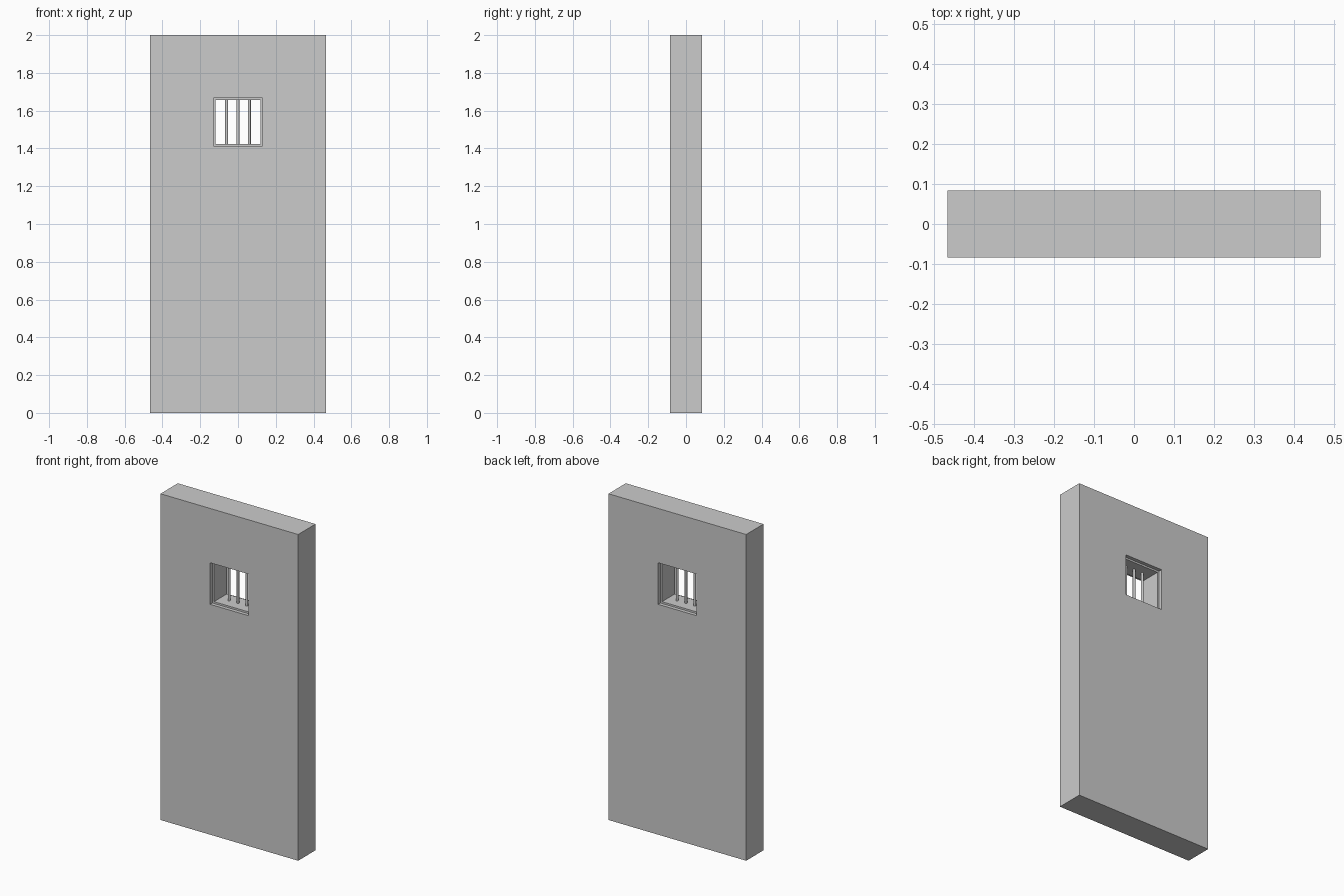
import bpy, bmesh

if "Cube" in bpy.data.objects:
    bpy.data.objects.remove(bpy.data.objects["Cube"])


def rect_ring(name, outer, inner, half_depth):
    """Rectangular plate with a rectangular through hole; rects are (half_x, z0, z1)."""
    bm = bmesh.new()
    loops = []
    for y in (-half_depth, half_depth):
        for hx, z0, z1 in (outer, inner):
            loops.append([bm.verts.new((x, y, z)) for x, z in
                          ((-hx, z0), (hx, z0), (hx, z1), (-hx, z1))])
    fo, fi, bo, bi = loops
    for a, b in ((fo, fi), (fi, bi), (bi, bo), (bo, fo)):
        for i in range(4):
            j = (i + 1) % 4
            bm.faces.new((a[i], a[j], b[j], b[i]))
    bmesh.ops.recalc_face_normals(bm, faces=bm.faces)
    me = bpy.data.meshes.new(name)
    bm.to_mesh(me)
    bm.free()
    ob = bpy.data.objects.new(name, me)
    bpy.context.collection.objects.link(ob)
    return ob


OPENING = (0.13, 1.412, 1.667)
CLEAR = (0.119, 1.423, 1.656)

# Door slab with window opening
rect_ring("door_slab", (0.467, 0.0, 2.0), OPENING, 0.084)

# Window frame, set back from both faces
rect_ring("window_frame", OPENING, CLEAR, 0.062)

# Three upright round bars
for i in (-1, 0, 1):
    bpy.ops.mesh.primitive_cylinder_add(
        vertices=12, radius=0.0075, depth=CLEAR[2] - CLEAR[1] + 0.008,
        location=(i * 0.06, 0, (CLEAR[1] + CLEAR[2]) / 2))
    bar = bpy.context.object
    bar.name = f"window_bar_{i + 2}"
    bpy.ops.object.shade_smooth_by_angle()
